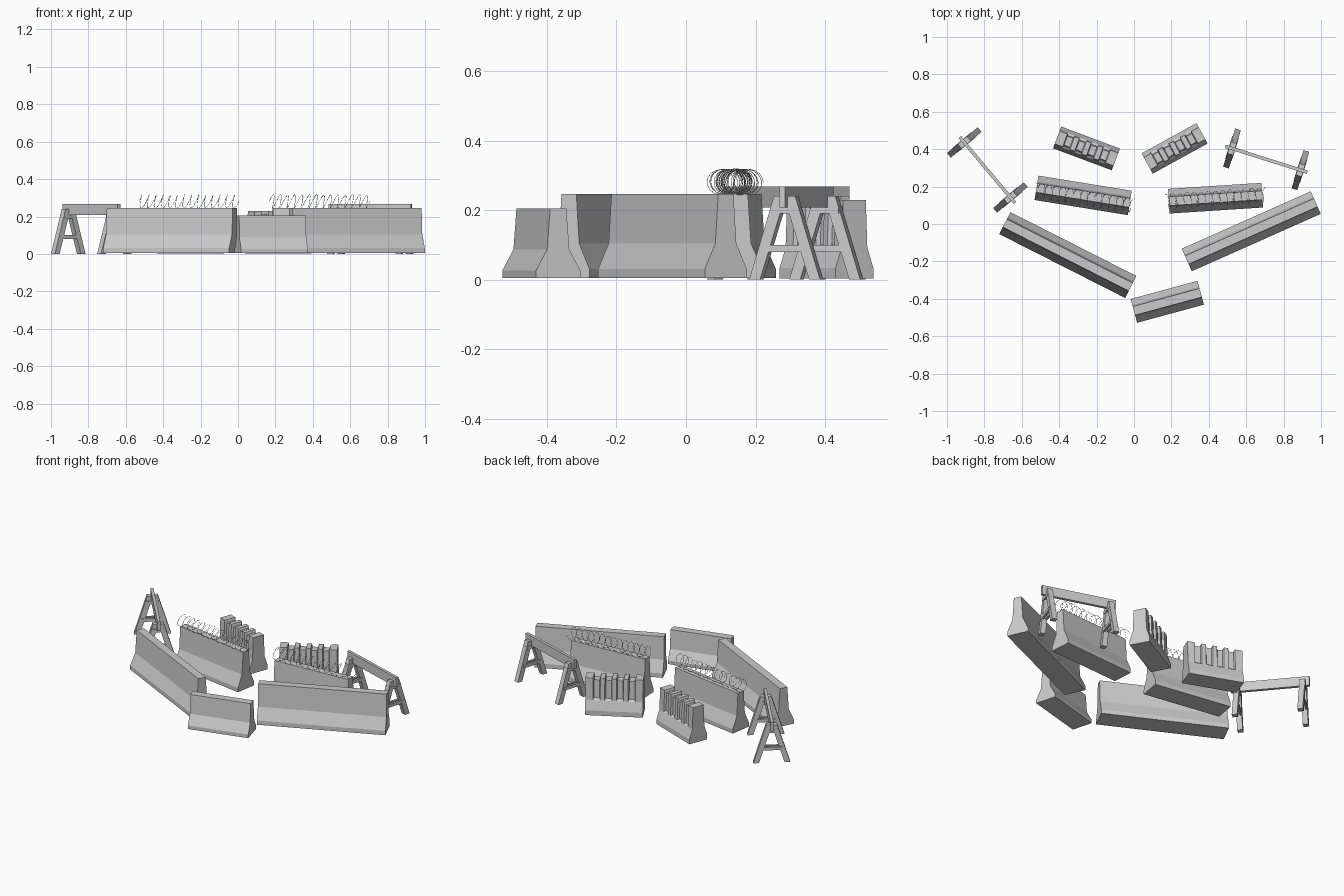
import bpy, bmesh, math, random
from mathutils import Matrix, Vector

if "Cube" in bpy.data.objects:
    bpy.data.objects.remove(bpy.data.objects["Cube"])

random.seed(4)


def finish(name, bm, x, y, angle, z=0.0):
    bmesh.ops.recalc_face_normals(bm, faces=bm.faces)
    me = bpy.data.meshes.new(name)
    bm.to_mesh(me)
    bm.free()
    ob = bpy.data.objects.new(name, me)
    ob.location = (x, y, z)
    ob.rotation_euler.z = math.radians(angle)
    bpy.context.collection.objects.link(ob)
    return ob


def loft(stations):
    """Solid through (x, half_profile) stations; half_profile is (half width, z) upward."""
    bm = bmesh.new()
    rings = []
    for x, half in stations:
        loop = [(w, z) for w, z in half] + [(-w, z) for w, z in reversed(half)]
        rings.append([bm.verts.new((x, y, z)) for y, z in loop])
    n = len(rings[0])
    for a, b in zip(rings, rings[1:]):
        for i in range(n):
            j = (i + 1) % n
            bm.faces.new((a[i], a[j], b[j], b[i]))
    bm.faces.new(rings[0])
    bm.faces.new(rings[-1])
    return bm


def concrete_barrier(name, x, y, angle, length, h=0.242):
    k = h / 0.242
    half = [(0.066, 0), (0.066, 0.027 * k), (0.033, 0.1 * k), (0.024, h)]
    finish(name, loft([(-length / 2, half), (length / 2, half)]), x, y, angle, 0.004)


def plastic_barrier(name, x, y, angle, length=0.335):
    full = [(0.062, 0), (0.062, 0.03), (0.0425, 0.088), (0.042, 0.09), (0.037, 0.226)]
    slot = [(0.062, 0), (0.062, 0.03), (0.0425, 0.088), (0.030, 0.098), (0.026, 0.211)]
    st = [(-length / 2, full)]
    # four grooves running over the top and down both sides
    for i in range(4):
        c = (i - 1.5) * 0.068
        st += [(c - 0.021, full), (c - 0.016, slot), (c + 0.016, slot), (c + 0.021, full)]
    st.append((length / 2, full))
    finish(name, loft(st), x, y, angle, 0.003)


def box(bm, center, size):
    m = Matrix.Translation(center) @ Matrix.Diagonal((*size, 1))
    bmesh.ops.create_cube(bm, size=1, matrix=m)


def prism(bm, pts, x0, x1):
    a = [bm.verts.new((x0, y, z)) for y, z in pts]
    b = [bm.verts.new((x1, y, z)) for y, z in pts]
    bm.faces.new(a)
    bm.faces.new(b)
    for i in range(len(pts)):
        j = (i + 1) % len(pts)
        bm.faces.new((a[i], a[j], b[j], b[i]))


def sawhorse(name, x, y, angle):
    # top beam
    bm = bmesh.new()
    box(bm, (0, 0, 0.238), (0.46, 0.018, 0.06))
    finish(name + "_beam", bm, x, y, angle)
    # two A-frames with cross bars
    bm = bmesh.new()
    for fx in (-0.192, 0.192):
        for s in (-1, 1):
            leg = [(s * 0.107, 0), (s * 0.074, 0), (s * 0.009, 0.205),
                   (s * 0.009, 0.24), (s * 0.032, 0.24)]
            prism(bm, leg, fx - 0.016, fx + 0.016)
        for z, w in ((0.2, 0.085), (0.09, 0.13)):
            for s in (-1, 1):
                box(bm, (fx + s * 0.012, 0, z), (0.013, w, 0.02))
    finish(name + "_legs", bm, x, y, angle)


def razor_coil(name, x, y, angle, length=0.54, turns=14, r=0.036):
    cu = bpy.data.curves.new(name, 'CURVE')
    cu.dimensions = '3D'
    cu.bevel_depth = 0.0009
    cu.bevel_resolution = 0
    steps = 18
    n = turns * steps
    pts = []
    for i in range(n + 1):
        a = 2 * math.pi * i / steps
        rr = r * (1 + 0.05 * math.sin(a * 0.37))
        pts.append(Vector((-length / 2 + length * i / n + 0.012 * math.sin(a),
                           rr * 1.1 * math.cos(a), rr * math.sin(a))))
    sp = cu.splines.new('POLY')
    sp.points.add(n)
    for p, v in zip(sp.points, pts):
        p.co = (*v, 1)
    ob = bpy.data.objects.new(name, cu)
    ob.location = (x, y, 0.281)
    ob.rotation_euler.z = math.radians(angle)
    bpy.context.collection.objects.link(ob)
    # small flat blades along the wire
    bm = bmesh.new()
    for a, b in zip(pts, pts[1:]):
        c, t = (a + b) / 2, (b - a).normalized() * 0.003
        o = Vector((random.uniform(0.6, 1), 0, 0)) * 0.0035
        bm.faces.new([bm.verts.new(v) for v in (c - t - o, c, c - t + o)])
        bm.faces.new([bm.verts.new(v) for v in (c + t - o, c, c + t + o)])
    finish(name + "_blades", bm, x, y, angle, 0.281)


# front line of concrete barriers
concrete_barrier("long_barrier_left", -0.354, -0.166, -26.9, 0.755)
concrete_barrier("long_barrier_right", 0.627, -0.039, 24.0, 0.755)
concrete_barrier("short_barrier_front", 0.178, -0.416, 15.2, 0.37, 0.201)

# middle barriers topped with wire
concrete_barrier("middle_barrier_left", -0.272, 0.153, -9.2, 0.505)
concrete_barrier("middle_barrier_right", 0.436, 0.138, 3.7, 0.5)
razor_coil("wire_coil_left", -0.268, 0.14, -9.2)
razor_coil("wire_coil_right", 0.438, 0.138, 3.7)

# rear grooved plastic barriers
plastic_barrier("grooved_barrier_left", -0.254, 0.404, -20.5)
plastic_barrier("grooved_barrier_right", 0.217, 0.404, 28.8)

# sawhorses at both flanks
sawhorse("sawhorse_left", -0.784, 0.289, -50)
sawhorse("sawhorse_right", 0.707, 0.346, -17.5)
